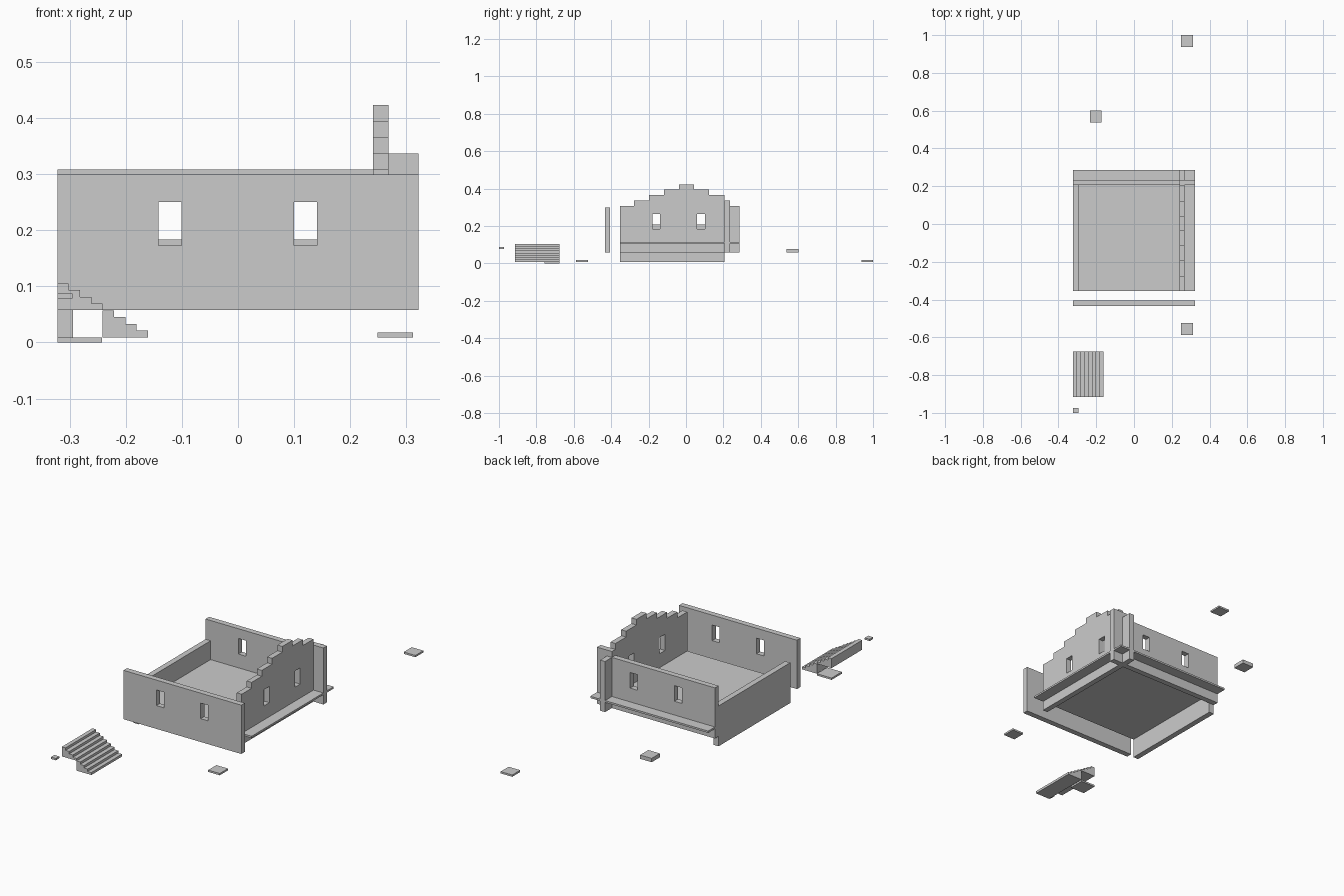
import bpy, bmesh
from mathutils import Vector

if "Cube" in bpy.data.objects:
    bpy.data.objects.remove(bpy.data.objects["Cube"])


def panel(name, outline, axis, start, end, holes=()):
    """Flat panel: 2D outline with rectangular holes, extruded along x or y."""
    def place(u, z):
        return (start, u, z) if axis == 'x' else (u, start, z)

    bm = bmesh.new()
    loops = [outline] + [[(a, c), (b, c), (b, d), (a, d)] for a, b, c, d in holes]
    edges = []
    for loop in loops:
        vs = [bm.verts.new(place(*p)) for p in loop]
        edges += [bm.edges.new((vs[i - 1], vs[i])) for i in range(len(vs))]
    bmesh.ops.triangle_fill(bm, edges=edges, use_beauty=True)
    ext = bmesh.ops.extrude_face_region(bm, geom=bm.faces[:])
    shift = Vector((end - start, 0, 0)) if axis == 'x' else Vector((0, end - start, 0))
    bmesh.ops.translate(bm, vec=shift,
                        verts=[g for g in ext['geom'] if isinstance(g, bmesh.types.BMVert)])
    bmesh.ops.recalc_face_normals(bm, faces=bm.faces[:])
    mesh = bpy.data.meshes.new(name)
    bm.to_mesh(mesh)
    bm.free()
    obj = bpy.data.objects.new(name, mesh)
    bpy.context.collection.objects.link(obj)
    return obj


def rect(a, b, c, d):
    return [(a, c), (b, c), (b, d), (a, d)]


def box(name, x0, x1, y0, y1, z0, z1):
    return panel(name, rect(x0, x1, z0, z1), 'y', y0, y1)


# Outer limits of the house
L, R = -0.322, 0.322
F, B = -0.354, 0.287

# Detached front wall with two windows
panel("front_wall", rect(L, R, 0.058, 0.299), 'y', -0.434, -0.406,
      [(-0.142, -0.101, 0.173, 0.25), (0.1, 0.141, 0.173, 0.25)])

# Back wall with two windows, and its interlocking tab past the gable
panel("back_wall", rect(L, 0.241, 0.058, 0.308), 'y', 0.206, 0.234,
      [(-0.142, -0.101, 0.183, 0.26), (0.1, 0.141, 0.183, 0.26)])
box("back_wall_tab", 0.268, R, 0.206, 0.234, 0.058, 0.337)

# Stepped gable on the right, ending in its own corner tab
steps = [(F, 0.308), (-0.277, 0.337), (-0.197, 0.366), (-0.117, 0.395),
         (-0.037, 0.423), (0.043, 0.395), (0.123, 0.366), (0.206, 0.337),
         (0.234, 0.308), (B, 0.308)]
outline = [(F, 0.058)]
for (y, z), (y_next, _) in zip(steps, steps[1:]):
    outline += [(y, z), (y_next, z)]
outline.append((B, 0.058))
panel("stepped_gable", outline, 'x', 0.241, 0.268,
      [(-0.18, -0.138, 0.184, 0.264), (0.06, 0.102, 0.184, 0.264)])

# Low left wall and the floor plate that sticks out as a ledge at right and back
box("left_wall", L, -0.294, F, 0.206, 0.009, 0.208)
box("floor", -0.294, R, F, 0.206, 0.106, 0.115)
box("back_ledge", L, R, 0.206, B, 0.106, 0.115)

# Staircase: eight steps going down to the right, in two stacked halves
n, run, rise = 8, 0.0202, 0.012
stair = [(L, 0.058)]
for i in range(n):
    z = 0.105 - i * rise
    stair += [(L + i * run, z), (L + (i + 1) * run, z)]
stair += [(L + n * run, 0.009), (L + 4 * run, 0.009), (L + 4 * run, 0.058)]
panel("stairs", stair, 'y', -0.915, -0.676)
box("stair_plate", L, -0.242, -0.756, -0.676, 0.0, 0.009)

# Loose tiles around the house
box("small_tile", L, -0.295, -1.0, -0.973, 0.078, 0.087)
box("back_right_tile", 0.249, 0.312, 0.938, 1.0, 0.009, 0.018)
box("front_right_tile", 0.249, 0.312, -0.588, -0.524, 0.009, 0.018)
box("back_left_block", -0.234, -0.171, 0.538, 0.602, 0.058, 0.077)
